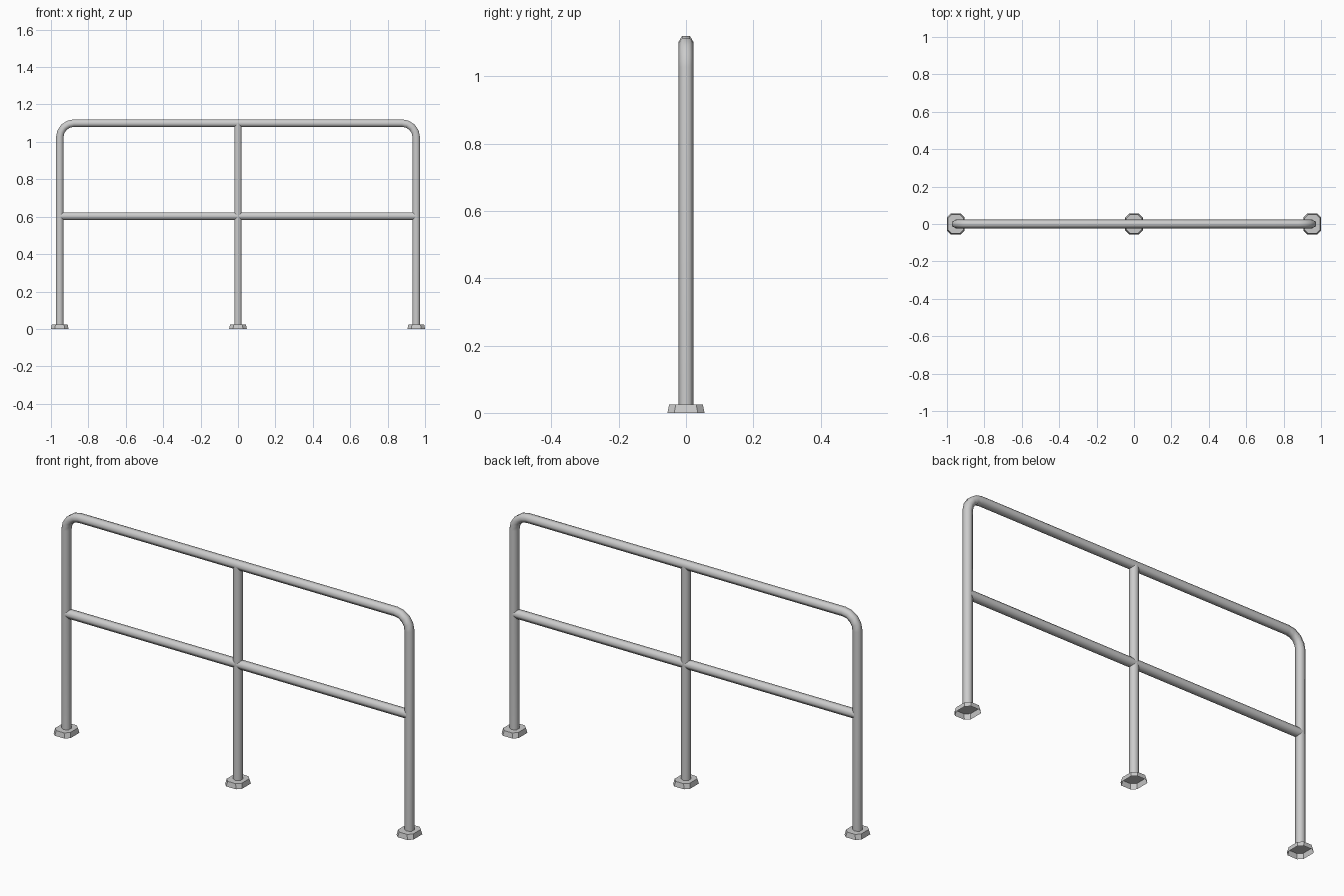
import bpy, bmesh
from math import sin, cos, pi
from mathutils import Vector

if "Cube" in bpy.data.objects:
    bpy.data.objects.remove(bpy.data.objects["Cube"])

R = 0.023          # tube radius, six-sided
POST_X = 0.953
RAIL_Z, MID_Z = 1.10, 0.603
BEND = 0.075
BASE_H = 0.025


def finish(bm, name, smooth):
    bmesh.ops.recalc_face_normals(bm, faces=bm.faces)
    for f in bm.faces:
        f.smooth = smooth
    mesh = bpy.data.meshes.new(name)
    bm.to_mesh(mesh)
    bm.free()
    obj = bpy.data.objects.new(name, mesh)
    bpy.context.collection.objects.link(obj)
    return obj


def tube(name, path):
    """Sweep a hexagon along (x, z) points in the XZ plane."""
    bm = bmesh.new()
    pts = [Vector((x, 0, z)) for x, z in path]
    y_axis = Vector((0, 1, 0))
    rings = []
    for i, p in enumerate(pts):
        a = (p - pts[i - 1]).normalized() if i else Vector()
        b = (pts[i + 1] - p).normalized() if i < len(pts) - 1 else Vector()
        side = (a + b).normalized().cross(y_axis)
        rings.append([bm.verts.new(p + R * (cos(k * pi / 3) * y_axis + sin(k * pi / 3) * side))
                      for k in range(6)])
    for r0, r1 in zip(rings, rings[1:]):
        for k in range(6):
            n = (k + 1) % 6
            bm.faces.new((r0[k], r0[n], r1[n], r1[k]))
    return finish(bm, name, True)


def base(name, x):
    """Tapered foot with clipped corners, open underneath."""
    bm = bmesh.new()

    def ring(hx, hy, z, c=0.02):
        outline = [(hx, hy - c), (hx - c, hy), (c - hx, hy), (-hx, hy - c),
                   (-hx, c - hy), (c - hx, -hy), (hx - c, -hy), (hx, c - hy)]
        return [bm.verts.new((x + px, py, z)) for px, py in outline]

    low, top = ring(0.047, 0.055, 0), ring(0.042, 0.050, BASE_H)
    for k in range(8):
        n = (k + 1) % 8
        bm.faces.new((low[k], low[n], top[n], top[k]))
    bm.faces.new(top)
    return finish(bm, name, False)


# Outer frame: both end posts and the top rail as one bent tube
STEPS = 4
corner = [(POST_X - BEND + BEND * cos(t), RAIL_Z - BEND + BEND * sin(t))
          for t in (pi / 2 * i / STEPS for i in range(STEPS + 1))]
right = [(POST_X, BASE_H)] + corner
left = [(-x, z) for x, z in reversed(right)]
tube("outer_frame", right + left)

# Centre post and middle rail
tube("centre_post", [(0, BASE_H), (0, RAIL_Z)])
tube("middle_rail", [(-POST_X, MID_Z), (POST_X, MID_Z)])

# Feet
for label, x in (("left", -POST_X), ("centre", 0), ("right", POST_X)):
    base(label + "_foot", x)
